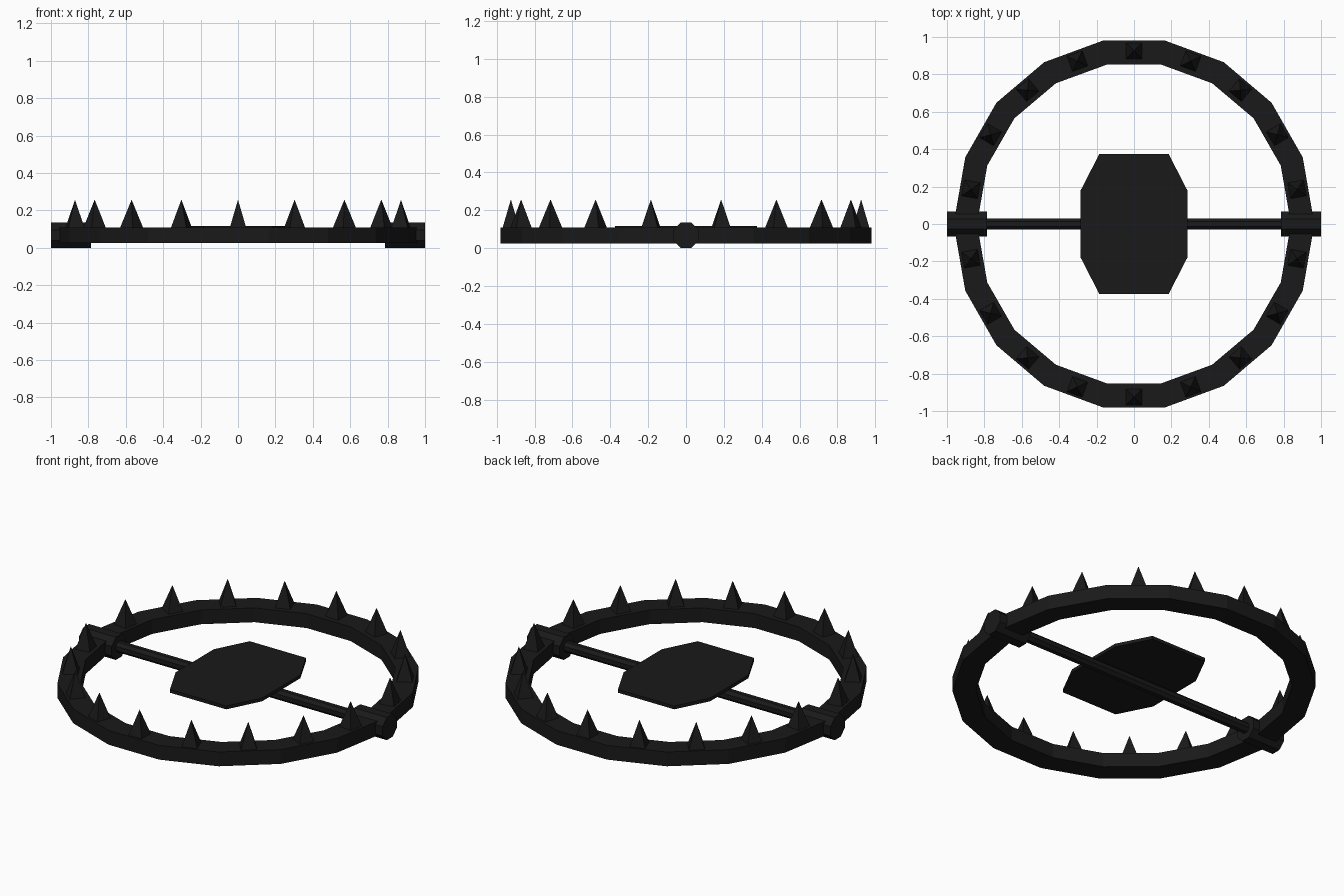
import bpy, bmesh
from math import sin, cos, pi, radians
from mathutils import Matrix, Vector

if "Cube" in bpy.data.objects:
    bpy.data.objects.remove(bpy.data.objects["Cube"])

iron = bpy.data.materials.new("dark_iron")
iron.diffuse_color = (0.01, 0.01, 0.01, 1)
iron.use_nodes = True
iron.node_tree.nodes["Principled BSDF"].inputs["Base Color"].default_value = iron.diffuse_color


def finish(name, bm):
    bmesh.ops.recalc_face_normals(bm, faces=bm.faces[:])
    mesh = bpy.data.meshes.new(name)
    bm.to_mesh(mesh)
    bm.free()
    mesh.materials.append(iron)
    obj = bpy.data.objects.new(name, mesh)
    bpy.context.collection.objects.link(obj)
    return obj


def bar(name, x0, x1, radius, z):
    """Octagonal bar along x with flats facing up and down."""
    bm = bmesh.new()
    m = (Matrix.Translation(((x0 + x1) / 2, 0, z)) @ Matrix.Rotation(pi / 2, 4, 'Y')
         @ Matrix.Rotation(pi / 8, 4, 'Z'))
    bmesh.ops.create_cone(bm, cap_ends=True, segments=8, radius1=radius,
                          radius2=radius, depth=x1 - x0, matrix=m)
    return finish(name, bm)


def jaw(name, side):
    """Half ring of nine straight segments."""
    bm = bmesh.new()
    rings = []
    for i in range(10):
        a = radians(-90 + 20 * i)
        ring = []
        for rx, ry, z in ((0.96, 0.97, 0.025), (0.96, 0.97, 0.11),
                          (0.835, 0.84, 0.11), (0.835, 0.84, 0.025)):
            ring.append(bm.verts.new((rx * sin(a), side * (0.025 + ry * cos(a)), z)))
        rings.append(ring)
    for r, s in zip(rings, rings[1:]):
        for k in range(4):
            bm.faces.new((r[k], r[(k + 1) % 4], s[(k + 1) % 4], s[k]))
    bm.faces.new(rings[0])
    bm.faces.new(rings[-1])
    return finish(name, bm)


def teeth(name, side):
    """Square pyramid on the middle of every jaw segment."""
    bm = bmesh.new()
    for i in range(9):
        a = radians(-80 + 20 * i)
        m = (Matrix.Translation((0.885 * sin(a), side * (0.03 + 0.895 * cos(a)), 0.18))
             @ Matrix.Rotation(-side * a + pi / 4, 4, 'Z'))
        bmesh.ops.create_cone(bm, cap_ends=True, segments=4, radius1=0.064,
                              radius2=0, depth=0.155, matrix=m)
    return finish(name, bm)


# Jaws and their teeth
for label, side in (("front", -1), ("back", 1)):
    jaw(label + "_jaw", side)
    teeth(label + "_teeth", side)

# Hinges and cross rod
bar("left_hinge", -1.0, -0.785, 0.073, 0.0675)
bar("right_hinge", 0.785, 1.0, 0.073, 0.0675)
bar("cross_rod", -0.82, 0.82, 0.032, 0.07)

# Trigger plate with clipped corners
bm = bmesh.new()
outline = [(0.285, -0.18), (0.285, 0.18), (0.185, 0.375), (-0.185, 0.375),
           (-0.285, 0.18), (-0.285, -0.18), (-0.185, -0.375), (0.185, -0.375)]
base = bm.faces.new([bm.verts.new((x, y, 0.098)) for x, y in outline])
ext = bmesh.ops.extrude_face_region(bm, geom=[base], use_keep_orig=True)
bmesh.ops.translate(bm, vec=Vector((0, 0, 0.02)),
                    verts=[v for v in ext["geom"] if isinstance(v, bmesh.types.BMVert)])
finish("trigger_plate", bm)
